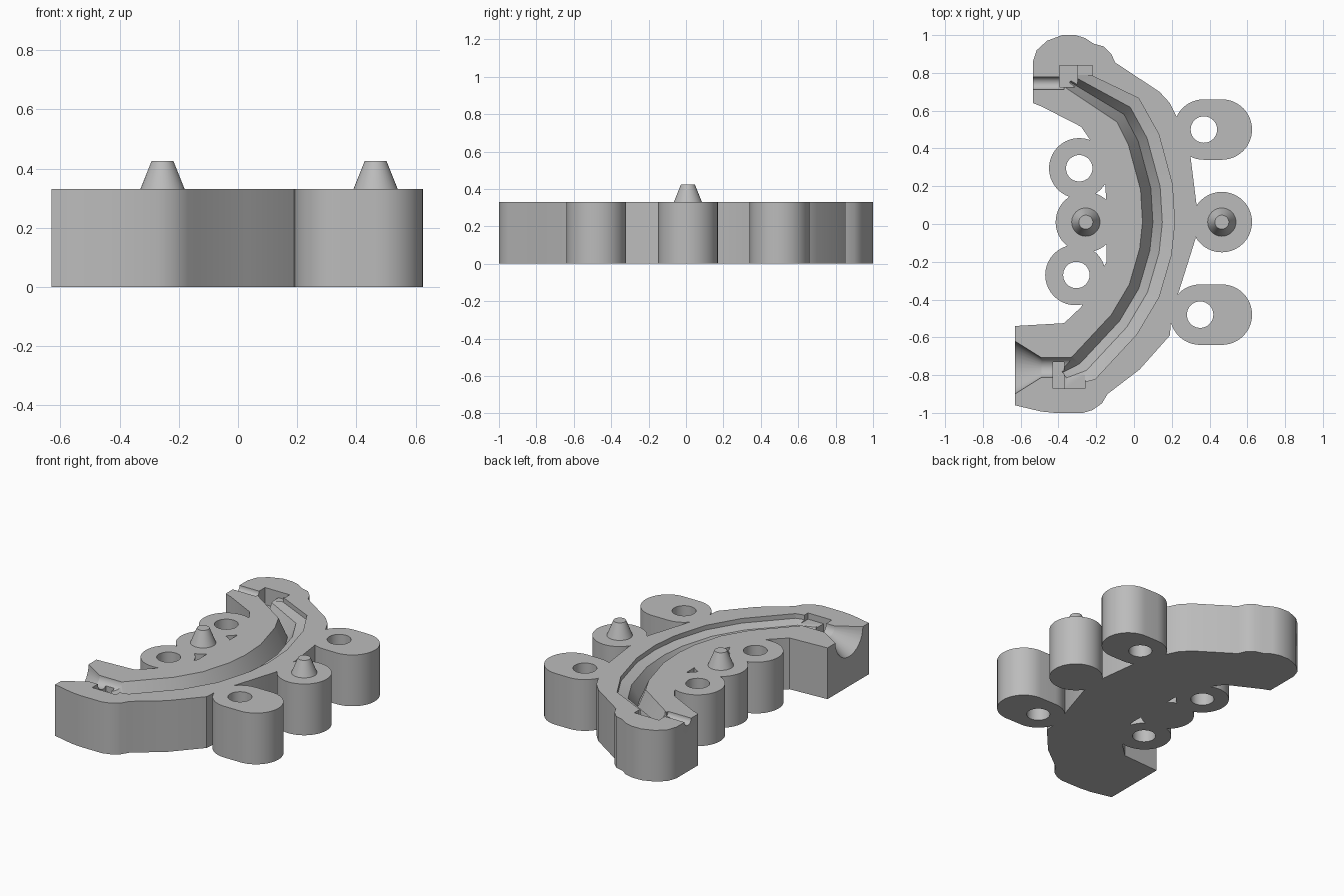
import bpy, bmesh
from math import pi, cos, sin
from mathutils import Vector, Matrix

cube = bpy.data.objects.get("Cube")
if cube:
    bpy.data.objects.remove(cube)

TOP = 0.33
grey = bpy.data.materials.new("plain grey")
grey.use_nodes = True
grey.diffuse_color = (0.5, 0.5, 0.5, 1)
grey.node_tree.nodes["Principled BSDF"].inputs["Base Color"].default_value = (0.5, 0.5, 0.5, 1)


def finish(bm, name):
    bmesh.ops.recalc_face_normals(bm, faces=bm.faces)
    mesh = bpy.data.meshes.new(name)
    bm.to_mesh(mesh)
    bm.free()
    mesh.materials.append(grey)
    obj = bpy.data.objects.new(name, mesh)
    bpy.context.collection.objects.link(obj)
    return obj


def loft(rings, name):
    """Skin a list of equal-length rings and cap both ends."""
    bm = bmesh.new()
    loops = [[bm.verts.new(p) for p in ring] for ring in rings]
    n = len(loops[0])
    for a, b in zip(loops, loops[1:]):
        for i in range(n):
            j = (i + 1) % n
            bm.faces.new((a[i], a[j], b[j], b[i]))
    bm.faces.new(loops[0])
    bm.faces.new(loops[-1])
    return finish(bm, name)


def prism(outline, z0, z1, name):
    return loft([[(x, y, z) for x, y in outline] for z in (z0, z1)], name)


def box(x0, x1, y0, y1, z0, name):
    return prism([(x0, y0), (x1, y0), (x1, y1), (x0, y1)], z0, TOP + 0.1, name)


def stadium(x0, x1, y, r, n=24):
    """Rounded slot outline from x0 to x1."""
    pts = []
    for cx, start in ((x1, -pi / 2), (x0, pi / 2)):
        for i in range(n + 1):
            a = start + pi * i / n
            pts.append((cx + r * cos(a), y + r * sin(a)))
    return pts


def circle(x, y, r, n=40):
    return [(x + r * cos(2 * pi * i / n), y + r * sin(2 * pi * i / n)) for i in range(n)]


def round_channel(stations, y, name):
    """Round cutter along x, with (x, radius) stations, centred on the top plane."""
    return loft([[(x, py, pz) for py, pz in circle(y, TOP, r, 32)] for x, r in stations], name)


def combine(target, tool, operation):
    mod = target.modifiers.new(operation, "BOOLEAN")
    mod.operation = operation
    mod.solver = "EXACT"
    mod.object = tool
    bpy.context.view_layer.objects.active = target
    bpy.ops.object.modifier_apply(modifier=mod.name)
    bpy.data.objects.remove(tool)


# Curved block
outline = [(-.63, -.96), (-.49, -.993), (-.42, -1), (-.27, -1), (-.22, -.985), (-.17, -.95),
           (-.14, -.9), (.03, -.77), (.19, -.59), (.2, -.45), (.24, -.35), (.325, -.08),
           (.33, .11), (.3, .35), (.225, .57), (.19, .64), (.135, .7), (-.1, .855),
           (-.12, .9), (-.16, .94), (-.215, .955), (-.26, .985), (-.31, 1), (-.38, 1),
           (-.46, .97), (-.515, .92), (-.535, .86), (-.535, .64), (-.485, .62), (-.28, .515),
           (-.235, .45), (-.15, .2), (-.145, -.2), (-.28, -.44), (-.37, -.525), (-.63, -.54)]
block = prism(outline, 0, TOP, "mould_block")

# Bolt tabs and peg bosses
R = 0.16
for shape in (stadium(.37, .465, .5, R), stadium(.35, .465, -.48, R), circle(.465, .01, R),
              circle(-.29, .295, R), circle(-.255, .01, R), circle(-.31, -.27, R)):
    combine(block, prism(shape, 0, TOP, "boss"), "UNION")

# Bolt holes
for x, y in ((.37, .5), (.35, -.48), (-.29, .295), (-.305, -.27)):
    combine(block, prism(circle(x, y, .07), -.1, TOP + .1, "hole_cutter"), "DIFFERENCE")

# Curved cavity: (offset, height) section swept along its inner edge
inner = [Vector(p) for p in ((-.36, .72), (-.09, .54), (-.03, .42), (.035, .18), (.045, .01),
                             (.03, -.13), (-.025, -.32), (-.12, -.48), (-.325, -.7), (-.4, -.755))]
section = [(0, TOP + .1), (0, TOP), (.055, .2), (.105, .285), (.17, .3), (.17, TOP + .1)]
rings = []
for i, p in enumerate(inner):
    d = (inner[min(i + 1, len(inner) - 1)] - inner[max(i - 1, 0)]).normalized()
    side = Vector((-d.y, d.x))
    scale = .7 if i in (0, len(inner) - 1) else 1
    rings.append([(p.x + side.x * w * scale, p.y + side.y * w * scale, z) for w, z in section])
combine(block, loft(rings, "cavity_cutter"), "DIFFERENCE")

# End pockets
for args in ((-.395, -.3, .725, .84, .22), (-.31, -.22, .79, .84, .29),
             (-.43, -.37, -.87, -.73, .22), (-.38, -.26, -.87, -.8, .29)):
    combine(block, box(*args, "pocket_cutter"), "DIFFERENCE")

# Pouring funnel and vent
combine(block, round_channel([(-.65, .152), (-.49, .052), (-.33, .052)], -.76, "funnel_cutter"), "DIFFERENCE")
combine(block, round_channel([(-.6, .034), (-.37, .034)], .745, "vent_cutter"), "DIFFERENCE")

# Locating pegs
pegs = []
for name, x in (("inner_peg", -.255), ("outer_peg", .465)):
    pegs.append(loft([[(px, py, z) for px, py in circle(x, .01, r)]
                      for z, r in ((TOP - .01, .079), (.425, .037))], name))

# Smooth shading with crisp edges
bpy.ops.object.select_all(action="DESELECT")
for obj in [block] + pegs:
    obj.select_set(True)
bpy.context.view_layer.objects.active = block
bpy.ops.object.shade_smooth_by_angle()
